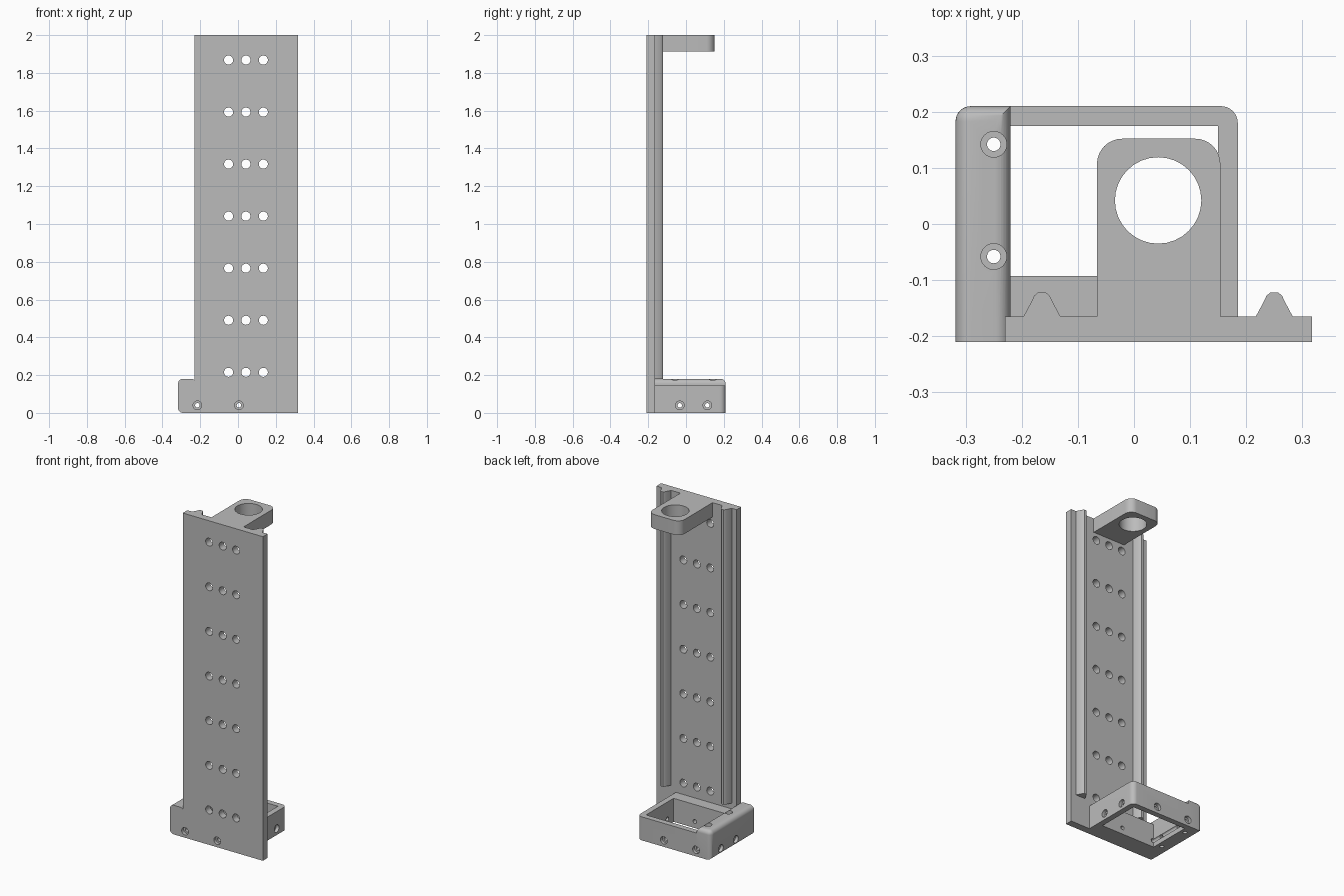
import bpy, bmesh
from mathutils import Matrix, Vector

cube = bpy.data.objects.get("Cube")
if cube:
    bpy.data.objects.remove(cube, do_unlink=True)

grey = bpy.data.materials.new("plain grey")
grey.use_nodes = True
COLOUR = (0.5, 0.5, 0.5, 1)
grey.diffuse_color = COLOUR
grey.node_tree.nodes["Principled BSDF"].inputs["Base Color"].default_value = COLOUR


def finish(name, bm):
    bmesh.ops.recalc_face_normals(bm, faces=bm.faces)
    mesh = bpy.data.meshes.new(name)
    bm.to_mesh(mesh)
    bm.free()
    obj = bpy.data.objects.new(name, mesh)
    bpy.context.collection.objects.link(obj)
    mesh.materials.append(grey)
    return obj


def prism(name, pts, z0, z1, rounded=(), radius=0.03):
    """Extrude a plan outline upward, rounding the listed corners."""
    bm = bmesh.new()
    face = bm.faces.new([bm.verts.new((x, y, z0)) for x, y in pts])
    top = bmesh.ops.extrude_face_region(bm, geom=[face])["geom"]
    bmesh.ops.translate(bm, vec=(0, 0, z1 - z0),
                        verts=[v for v in top if isinstance(v, bmesh.types.BMVert)])
    bmesh.ops.recalc_face_normals(bm, faces=bm.faces)
    edges = [e for e in bm.edges
             if any(all((v.co.xy - Vector(c)).length < 1e-4 for v in e.verts) for c in rounded)]
    if edges:
        bmesh.ops.bevel(bm, geom=edges, offset=radius, segments=8, profile=0.5, affect='EDGES')
    return finish(name, bm)


def rect(x0, x1, y0, y1):
    return [(x0, y0), (x1, y0), (x1, y1), (x0, y1)]


def bores(name, steps, axis, spots):
    """Stepped round cutters: steps are (radius, distance along the axis)."""
    turn = {'X': Matrix(((0, 0, 1), (1, 0, 0), (0, 1, 0))),
            'Y': Matrix(((1, 0, 0), (0, 0, 1), (0, 1, 0))),
            'Z': Matrix.Identity(3)}[axis]
    bm = bmesh.new()
    for u, v in spots:
        rings = []
        for r, t in steps:
            ring = bmesh.ops.create_circle(bm, segments=32, radius=r)["verts"]
            for vert in ring:
                vert.co = turn @ (vert.co + Vector((u, v, t)))
            rings.append(ring)
        n = len(rings[0])
        for a, b in zip(rings, rings[1:]):
            for i in range(n):
                j = (i + 1) % n
                bm.faces.new((a[i], a[j], b[j], b[i]))
        bm.faces.new(rings[0])
        bm.faces.new(rings[-1])
    obj = finish(name, bm)
    obj.hide_render = True
    return obj


def cut(obj, cutters):
    bpy.ops.object.select_all(action='DESELECT')
    bpy.context.view_layer.objects.active = obj
    obj.select_set(True)
    for c in cutters:
        mod = obj.modifiers.new("holes", 'BOOLEAN')
        mod.object, mod.operation, mod.solver = c, 'DIFFERENCE', 'EXACT'
        bpy.ops.object.modifier_apply(modifier=mod.name)
    bpy.ops.object.shade_smooth_by_angle(angle=0.6)


BACK, FRONT, REAR = -0.165, -0.21, 0.21
BIG, SMALL = 0.023, 0.012

# Tall drilled plate
plate = prism("back_plate", rect(-0.23, 0.317, FRONT, BACK), 0, 2)

# Two guide rails with rounded crests
half = [(0.033, -0.005), (0.033, 0), (0.018, 0.028), (0.014, 0.037), (0.007, 0.043)]
profile = half + [(-x, y) for x, y in reversed(half)]
rails = [prism(name, [(cx + x, BACK + y) for x, y in profile], 0.18, 2)
         for name, cx in (("right_rail", -0.164), ("left_rail", 0.25))]

# Top tab with its round opening
tab = prism("top_tab", rect(-0.066, 0.154, BACK, 0.152), 1.912, 2,
            [(-0.066, 0.152), (0.154, 0.152)], 0.045)

# Base frame: front, left and rear walls
frame = prism("base_frame",
              [(-0.22, BACK), (0.185, BACK), (0.185, REAR), (-0.22, REAR),
               (-0.22, 0.175), (0.15, 0.175), (0.15, -0.093), (-0.22, -0.093)],
              0, 0.145, [(0.185, REAR)])

# Base side block with rounded outer edges
block = prism("side_block", rect(-0.318, -0.22, FRONT, REAR), 0, 0.18)
bm = bmesh.new()
bm.from_mesh(block.data)
soft = []
for e in bm.edges:
    mid = (e.verts[0].co + e.verts[1].co) / 2
    outer = mid.x < -0.31
    upper = mid.z > 0.17
    if mid.y > FRONT + 0.01 and (outer or upper):
        soft.append(e)
bmesh.ops.bevel(bm, geom=soft, offset=0.027, segments=8, profile=0.5, affect='EDGES')
bm.to_mesh(block.data)
bm.free()

# Cutters
grid = bores("plate_hole_cutter", [(0.024, -0.3), (0.024, 0)], 'Y',
             [(x, 0.215 + 0.2755 * k) for x in (-0.05, 0.042, 0.134) for k in range(7)])
opening = bores("tab_hole_cutter", [(0.077, 1.8), (0.077, 2.1)], 'Z', [(0.043, 0.042)])
along_y = bores("front_bolt_cutter",
                [(BIG, -0.25), (BIG, -0.19), (SMALL, -0.19), (SMALL, 0.19), (BIG, 0.19), (BIG, 0.25)],
                'Y', [(-0.215, 0.04), (0.005, 0.04)])
along_x = bores("side_bolt_cutter",
                [(BIG, -0.36), (BIG, -0.298), (SMALL, -0.298), (SMALL, 0.165), (BIG, 0.165), (BIG, 0.25)],
                'X', [(-0.033, 0.04), (0.113, 0.04)])
upright = bores("upright_bolt_cutter",
                [(SMALL, -0.05), (SMALL, 0.15), (BIG, 0.15), (BIG, 0.25)],
                'Z', [(-0.25, 0.142), (-0.25, -0.058)])

cut(plate, [grid, along_y])
cut(tab, [opening])
cut(frame, [along_y, along_x])
cut(block, [along_y, along_x, upright])
for rail in rails:
    cut(rail, [])
for cutter in (grid, opening, along_y, along_x, upright):
    bpy.data.objects.remove(cutter, do_unlink=True)
